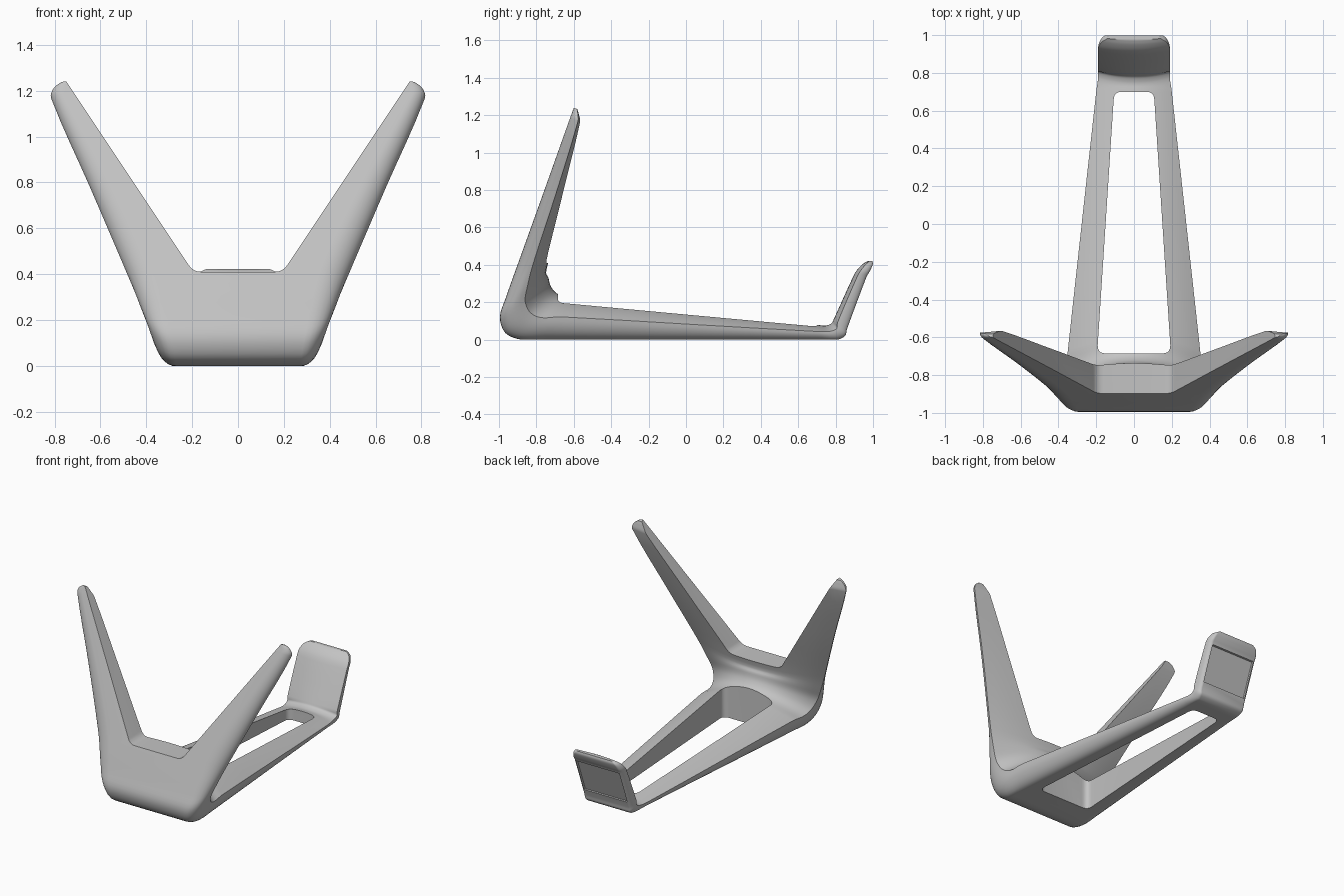
import bpy, bmesh, math
from mathutils import Vector

cube = bpy.data.objects.get("Cube")
if cube:
    bpy.data.objects.remove(cube, do_unlink=True)

grey = bpy.data.materials.new("satin_grey")
grey.use_nodes = True
tone = (0.55, 0.55, 0.55, 1)
grey.diffuse_color = tone
grey.node_tree.nodes["Principled BSDF"].inputs["Base Color"].default_value = tone

# Stations along the spine, from arm tips to rear lip:
# outer y, outer z, inner y, inner z, edge fraction, half width, side rounding
STATIONS = [
    (-.60, 1.24, -.565, 1.227, .5, .775, .03),
    (-.607, 1.22, -.55, 1.197, .5, .805, .05),
    (-.62, 1.185, -.535, 1.15, .5, .815, .06),
    (-.757, .8, -.635, .756, .5, .645, .10),
    (-.89, .43, -.745, .38, .5, .485, .12),
    (-.965, .22, -.735, .33, .5, .43, .12),
    (-.995, .12, -.725, .29, .5, .40, .11),
    (-.965, .035, -.70, .255, .5, .375, .10),
    (-.88, 0, -.665, .235, .5, .36, .09),
    (-.75, 0, -.60, .222, .55, .35, .085),
    (.70, 0, .70, .08, .55, .20, .05),
    (.81, 0, .745, .075, .6, .19, .04),
    (.85, .02, .775, .085, .6, .19, .03),
    (.862, .06, .79, .11, .7, .19, .025),
    (.965, .335, .895, .34, .7, .19, .025),
    (.982, .365, .918, .378, .7, .188, .025),
    (.998, .40, .95, .408, .7, .17, .02),
    (.998, .42, .975, .422, .7, .14, .01),
]


def smooth_rows(rows, steps):
    """Hermite curve through the stations, spaced by chord length."""
    pts = [Vector(r) for r in rows]
    t = [0]
    for a, b in zip(pts, pts[1:]):
        t.append(t[-1] + (b - a).length)
    last = len(pts) - 1
    slope = []
    for i in range(last + 1):
        a, b = max(i - 1, 0), min(i + 1, last)
        slope.append((pts[b] - pts[a]) / (t[b] - t[a]))
    out = []
    for i in range(last):
        h = t[i + 1] - t[i]
        for k in range(steps):
            s = k / steps
            out.append(pts[i] * (2*s**3 - 3*s*s + 1) + slope[i] * h * (s**3 - 2*s*s + s)
                       + pts[i + 1] * (3*s*s - 2*s**3) + slope[i + 1] * h * (s**3 - s*s))
    return out + [pts[-1]]


def section(row):
    """Ring with a flat outer face, rounded sides and a crowned inner face."""
    oy, oz, iy, iz, f, w, r = row
    half = []
    for k in range(9):
        a = k / 8 * math.pi / 2
        half.append((w - r + r * math.sin(a), f * (1 - math.cos(a))))
    for k in range(1, 10):
        u = 1 - k / 10
        half.append((w * u, f + (1 - f) * (1 - u * u)))
    ring = half + [(0, 1)] + [(-x, d) for x, d in reversed(half)]
    return [Vector((x, oy + (iy - oy) * d, max(0, oz + (iz - oz) * d))) for x, d in ring]


def make_object(name, bm):
    bmesh.ops.recalc_face_normals(bm, faces=bm.faces)
    mesh = bpy.data.meshes.new(name)
    bm.to_mesh(mesh)
    bm.free()
    mesh.materials.append(grey)
    obj = bpy.data.objects.new(name, mesh)
    bpy.context.collection.objects.link(obj)
    return obj


def prism(name, outline, shift):
    bm = bmesh.new()
    face = bm.faces.new([bm.verts.new(p) for p in outline])
    ext = bmesh.ops.extrude_face_region(bm, geom=[face])
    moved = [v for v in ext["geom"] if isinstance(v, bmesh.types.BMVert)]
    bmesh.ops.translate(bm, verts=moved, vec=shift)
    return make_object(name, bm)


def mirrored(half):
    return half + [(-x, v) for x, v in reversed(half)]


def round_corner(before, corner, after, size):
    """Replace a 2D corner by a short curve."""
    b, c, a = Vector(before), Vector(corner), Vector(after)
    p, q = c + (b - c).normalized() * size, c + (a - c).normalized() * size
    return [tuple(p * (1-s)**2 + c * 2*s*(1-s) + q * s*s) for s in (k / 6 for k in range(7))]


# Continuous shell: front panel, base and rear lip
bm = bmesh.new()
rings = [[bm.verts.new(p) for p in section(r)] for r in smooth_rows(STATIONS, 4)]
for a, b in zip(rings, rings[1:]):
    n = len(a)
    for i in range(n):
        j = (i + 1) % n
        bm.faces.new((a[i], a[j], b[j], b[i]))
bm.faces.new(rings[0])
bm.faces.new(rings[-1])
stand = make_object("stand_body", bm)

# Notch that separates the two arms
top, low = (.855, 1.4), (.195, .41)
notch = mirrored([top] + round_corner(top, low, (0, .41), .035))
cutters = [prism("arm_notch_cutter", [(x, -1.2, z) for x, z in notch], (0, .9, 0))]

# Tapered slot through the base
front, back = (.195, -.685), (.105, .70)
slot = mirrored(round_corner((0, -.685), front, back, .045)
                + round_corner(front, back, (0, .70), .04))
cutters.append(prism("base_slot_cutter", [(x, y, -.1) for x, y in slot], (0, 0, .42)))

# Shallow recess in the back of the lip
recess = [(.862, .10), (.948, .33), (1.05, .33), (1.05, .10)]
cutters.append(prism("lip_recess_cutter", [(-.165, y, z) for y, z in recess], (.33, 0, 0)))

for cutter in cutters:
    cutter.hide_render = True
    cutter.hide_viewport = False
    mod = stand.modifiers.new(cutter.name, "BOOLEAN")
    mod.operation = "DIFFERENCE"
    mod.solver = "EXACT"
    mod.object = cutter

bpy.ops.object.select_all(action="DESELECT")
bpy.context.view_layer.objects.active = stand
stand.select_set(True)
for mod in list(stand.modifiers):
    bpy.ops.object.modifier_apply(modifier=mod.name)
for cutter in cutters:
    bpy.data.objects.remove(cutter, do_unlink=True)
bpy.ops.object.shade_smooth_by_angle(angle=math.radians(35))
